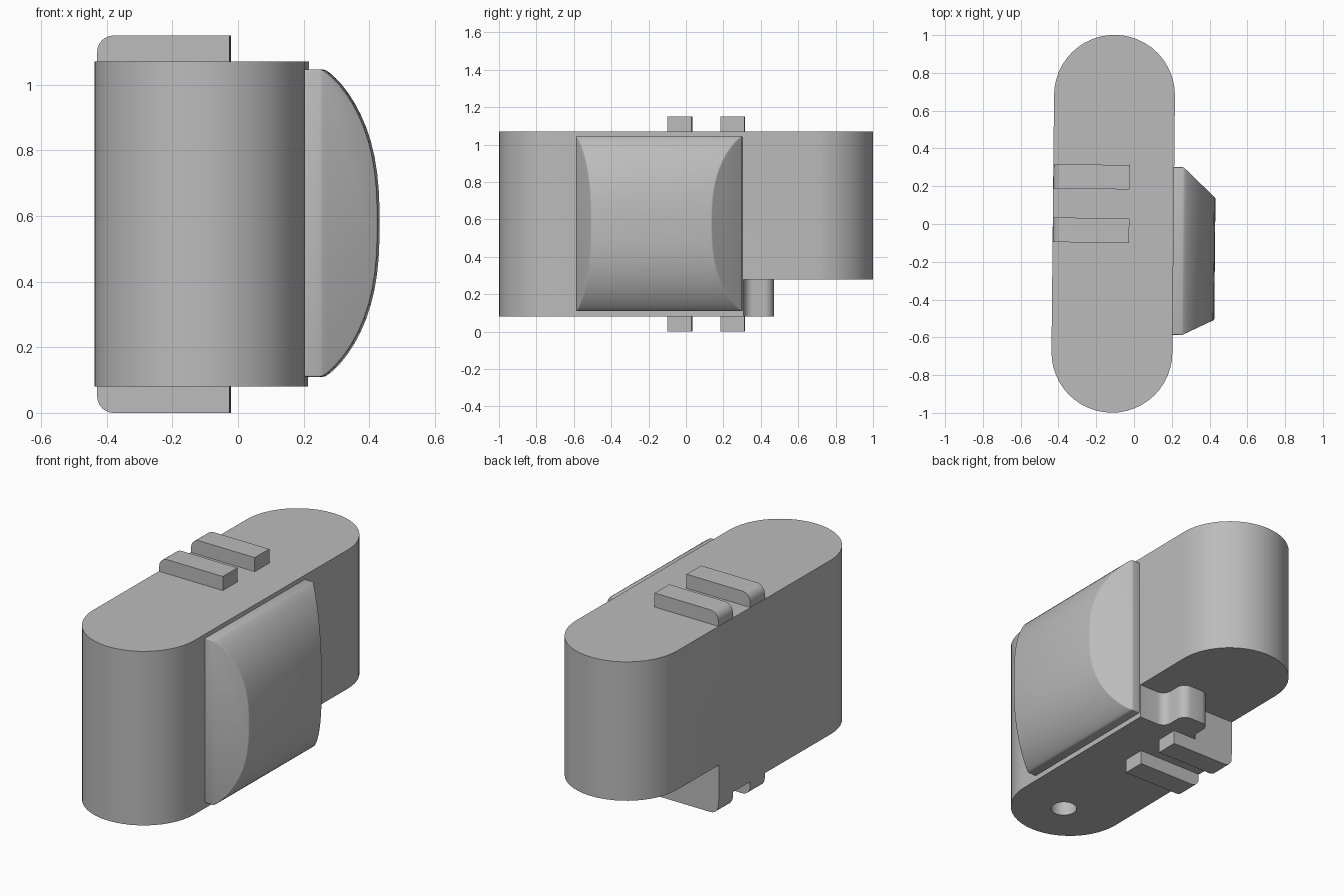
import bpy, bmesh, math
from mathutils import Matrix

cube = bpy.data.objects.get("Cube")
if cube:
    bpy.data.objects.remove(cube, do_unlink=True)

grey = bpy.data.materials.new("plain grey")
grey.use_nodes = True
COLOUR = (0.5, 0.5, 0.5, 1)
grey.diffuse_color = COLOUR
grey.node_tree.nodes["Principled BSDF"].inputs["Base Color"].default_value = COLOUR

TURN = Matrix.Rotation(-0.01, 4, "Z")   # the whole shape sits slightly turned


def finish(name, bm):
    bmesh.ops.recalc_face_normals(bm, faces=bm.faces[:])
    bm.transform(TURN)
    mesh = bpy.data.meshes.new(name)
    bm.to_mesh(mesh)
    bm.free()
    mesh.materials.append(grey)
    obj = bpy.data.objects.new(name, mesh)
    bpy.context.collection.objects.link(obj)
    return obj


def prism(name, outline, start, end, axis="z"):
    """Extrude a flat outline along z (outline is x, y) or y (outline is x, z)."""
    def place(p, d):
        return (p[0], p[1], d) if axis == "z" else (p[0], d, p[1])
    bm = bmesh.new()
    a = [bm.verts.new(place(p, start)) for p in outline]
    b = [bm.verts.new(place(p, end)) for p in outline]
    bm.faces.new(a)
    bm.faces.new(b)
    for i in range(len(a)):
        j = (i + 1) % len(a)
        bm.faces.new((a[i], a[j], b[j], b[i]))
    return finish(name, bm)


def arc(cx, cy, r, first, last, steps):
    angles = [math.radians(first + (last - first) * i / steps) for i in range(steps + 1)]
    return [(cx + r * math.cos(t), cy + r * math.sin(t)) for t in angles]


def apply_modifiers(obj):
    bpy.context.view_layer.update()
    evaluated = obj.evaluated_get(bpy.context.evaluated_depsgraph_get())
    mesh = bpy.data.meshes.new_from_object(evaluated)
    obj.modifiers.clear()
    obj.data = mesh


def cut(obj, cutter):
    mod = obj.modifiers.new("cut", "BOOLEAN")
    mod.operation = "DIFFERENCE"
    mod.solver = "EXACT"
    mod.object = cutter
    apply_modifiers(obj)
    bpy.data.objects.remove(cutter, do_unlink=True)


# Body: tall block with two round ends
MID, R = -0.11, 0.32
body = prism("body", arc(MID, 0.68, R, 0, 180, 24) + arc(MID, -0.68, R, 180, 360, 24), 0.08, 1.07)

# Underside step, leaving a filleted tongue
tongue = (arc(0.09, 0.36, 0.05, 270, 180, 5) + arc(-0.01, 0.42, 0.05, 0, 90, 5)
          + arc(-0.09, 0.42, 0.05, 90, 180, 5) + arc(-0.19, 0.36, 0.05, 0, -90, 5))
cut(body, prism("step_cutter", [(0.6, 0.31)] + tongue + [(-0.8, 0.31), (-0.8, 1.2), (0.6, 1.2)], -0.1, 0.28))

# Blind round hole in the underside
cut(body, prism("hole_cutter", arc(-0.1, -0.72, 0.07, 0, 345, 23), -0.1, 0.4))

# Two ribs showing above and below the body, rounded at the outer corners
rib = ([(-0.025, 0), (-0.025, 1.15)] + arc(-0.378, 1.10, 0.05, 90, 180, 6)
       + arc(-0.378, 0.05, 0.05, 180, 270, 6))
ribs = [prism("front_rib", rib, -0.10, 0.03, "y"), prism("back_rib", rib, 0.183, 0.312, "y")]

# Side pad: arched profile with sloping ends
BASE, EDGE, RISE = 0.195, 0.26, 0.17
MIDZ, HALF = 0.578, 0.468
STEPS = 28
profile = [(BASE, MIDZ - HALF)]
for i in range(STEPS + 1):
    u = math.sin(math.pi * (i / STEPS - 0.5))
    profile.append((EDGE + RISE * max(0, 1 - abs(u) ** 2.6) ** 0.8, MIDZ + HALF * u))
profile.append((BASE, MIDZ + HALF))
bm = bmesh.new()
front, back = [], []
for x, z in profile:
    inset = max(0, x - EDGE)
    front.append(bm.verts.new((x, -0.585 + 0.48 * inset, z)))
    back.append(bm.verts.new((x, 0.303 - 0.95 * inset, z)))
for i in range(len(profile)):
    j = (i + 1) % len(profile)
    bm.faces.new((front[i], front[j], back[j], back[i]))
for end in (front, back):
    bm.faces.new(end[1:-1])
    bm.faces.new((end[0], end[1], end[-2], end[-1]))
pad = finish("side_pad", bm)
bevel = pad.modifiers.new("soft edges", "BEVEL")
bevel.width = 0.018
bevel.segments = 3
bevel.limit_method = "ANGLE"
bevel.angle_limit = math.radians(24)
apply_modifiers(pad)

# Smooth the curves, keep the hard edges
bpy.ops.object.select_all(action="DESELECT")
for obj in [body, pad] + ribs:
    obj.select_set(True)
bpy.context.view_layer.objects.active = body
bpy.ops.object.shade_smooth_by_angle(angle=math.radians(30))
